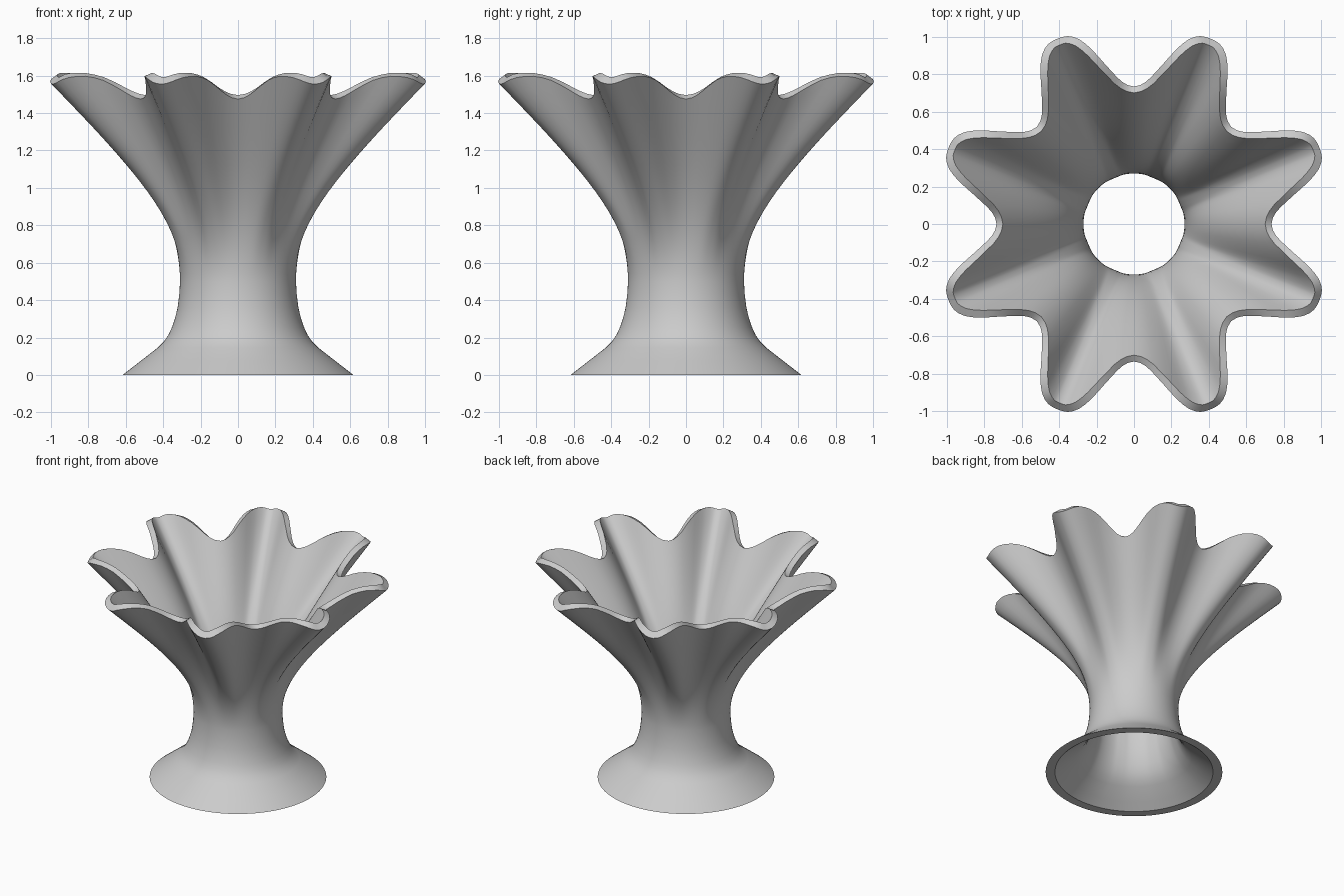
import bpy, bmesh, math
from mathutils import Vector

cube = bpy.data.objects.get("Cube")
if cube:
    bpy.data.objects.remove(cube, do_unlink=True)

LOBES = 8
THICK = 0.04
NECK_R, NECK_Z = 0.31, 0.5
VALLEY_R, TIP_R = 0.735, 1.072
RIM_STEPS = 22

# Half a petal of the rim: degrees from petal tip, radius, height
half_petal = [(0, TIP_R, 1.555), (1.5, 1.071, 1.558), (3, 1.066, 1.567), (4.5, 1.052, 1.58),
              (6, 1.03, 1.59), (7.5, 0.997, 1.596), (9, 0.957, 1.597), (10.5, 0.915, 1.589),
              (12, 0.874, 1.575), (14, 0.828, 1.547), (16, 0.788, 1.519),
              (18, 0.76, 1.496), (20, 0.743, 1.482), (22.5, VALLEY_R, 1.475)]
# Foot profile from floor to neck: radius, height
foot = [(0.617, 0), (0.52, 0.075), (0.43, 0.145), (0.398, 0.177), (0.373, 0.212),
        (0.353, 0.255), (0.336, 0.305), (0.323, 0.36), (0.314, 0.43)]


def grey_material():
    mat = bpy.data.materials.new("light_grey")
    mat.use_nodes = True
    colour = (0.6, 0.6, 0.6, 1)
    mat.diffuse_color = colour
    mat.node_tree.nodes["Principled BSDF"].inputs["Base Color"].default_value = colour
    return mat


def flare(t, r, z):
    """Curve from the upright neck out to one point of the rim."""
    pr = (NECK_R, NECK_R, 0.5 + (r - VALLEY_R) * 0.29, r)
    pz = (NECK_Z, 0.82, 1.1, z)
    w = ((1 - t) ** 3, 3 * t * (1 - t) ** 2, 3 * t * t * (1 - t), t ** 3)
    return sum(a * b for a, b in zip(w, pr)), sum(a * b for a, b in zip(w, pz))


# Mirror the half petal and repeat it around the axis
petal = [(-a, r, z) for a, r, z in half_petal[:0:-1]] + half_petal[:-1]
columns = [(math.radians((k + 0.5) * 360 / LOBES + a), r, z)
           for k in range(LOBES) for a, r, z in petal]

# Outer skin
bm = bmesh.new()
outer = []
for ang, r, z in columns:
    profile = foot + [flare(i / RIM_STEPS, r, z) for i in range(RIM_STEPS + 1)]
    outer.append([bm.verts.new((pr * math.cos(ang), pr * math.sin(ang), pz))
                  for pr, pz in profile])
count, rows = len(outer), len(outer[0])
for i in range(count):
    a, b = outer[i], outer[(i + 1) % count]
    for j in range(rows - 1):
        bm.faces.new((a[j], b[j], b[j + 1], a[j + 1]))
bm.normal_update()

# Inner skin, offset along the normals, thicker at the petal tips, foot cut flat
inner = []
for (ang, r, z), col in zip(columns, outer):
    tip = (r - VALLEY_R) / (TIP_R - VALLEY_R)
    line = []
    for j, v in enumerate(col):
        p = v.co - v.normal * THICK * (1 + 0.3 * tip ** 4 * j / rows)
        if j == 0:
            p = Vector((v.co.x, v.co.y, 0)) * 0.895
        line.append(bm.verts.new(p))
    inner.append(line)
for i in range(count):
    n = (i + 1) % count
    a, b = inner[i], inner[n]
    for j in range(rows - 1):
        bm.faces.new((a[j + 1], b[j + 1], b[j], a[j]))
    # Rim and foot edges
    bm.faces.new((outer[i][-1], outer[n][-1], b[-1], a[-1]))
    bm.faces.new((a[0], b[0], outer[n][0], outer[i][0]))
bmesh.ops.recalc_face_normals(bm, faces=bm.faces)

mesh = bpy.data.meshes.new("fluted_vase")
bm.to_mesh(mesh)
bm.free()
mesh.materials.append(grey_material())
vase = bpy.data.objects.new("fluted_vase", mesh)
bpy.context.collection.objects.link(vase)
bpy.ops.object.select_all(action="DESELECT")
vase.select_set(True)
bpy.context.view_layer.objects.active = vase
bpy.ops.object.shade_smooth_by_angle(angle=math.radians(35))
